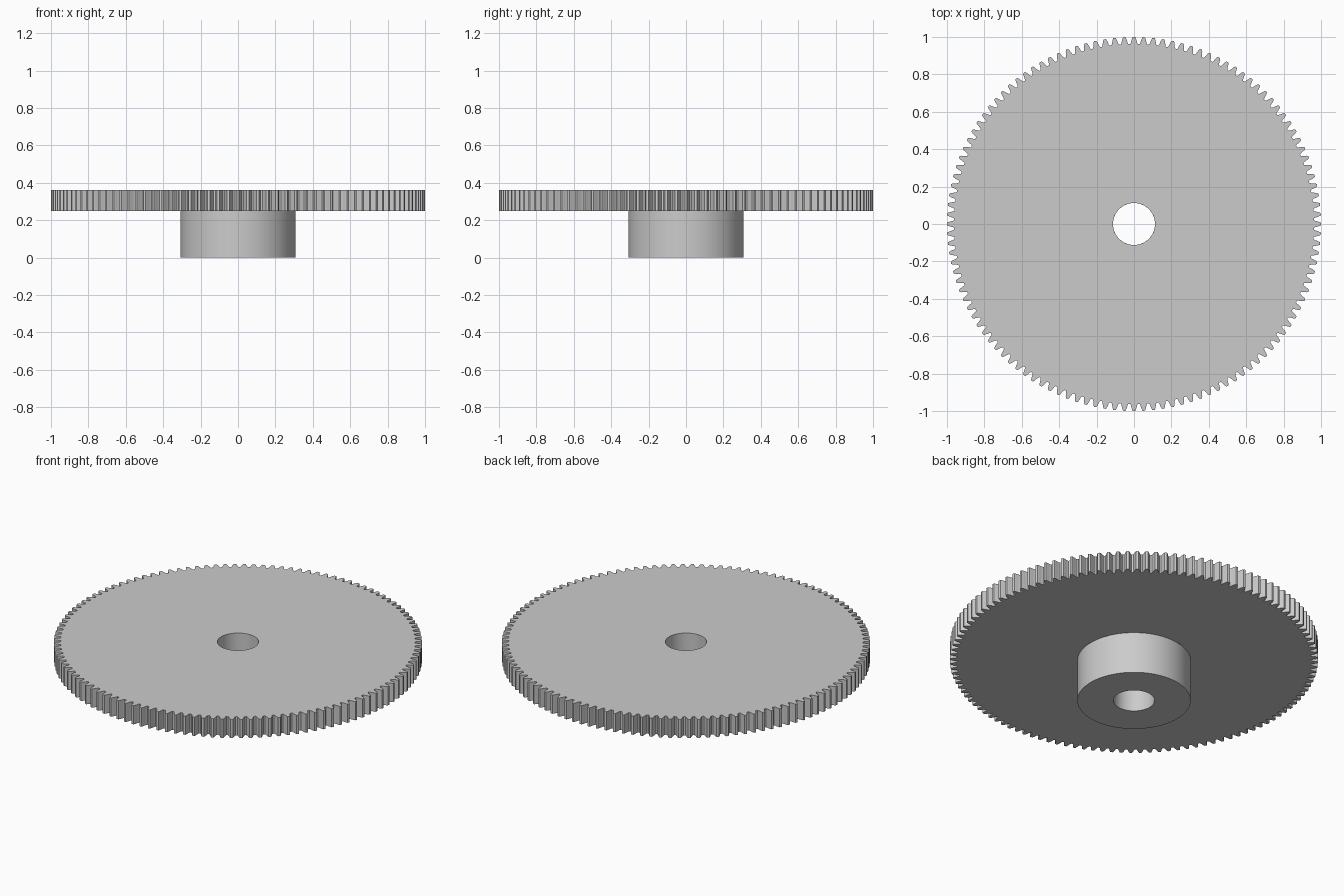
import bpy, bmesh, math

if "Cube" in bpy.data.objects:
    bpy.data.objects.remove(bpy.data.objects["Cube"])

TEETH = 120
Z_HUB, Z_TOP = 0.249, 0.361
R_BORE, R_HUB = 0.112, 0.308

metal = bpy.data.materials.new("plain grey metal")
metal.diffuse_color = (0.6, 0.6, 0.6, 1)
metal.use_nodes = True
metal.node_tree.nodes["Principled BSDF"].inputs["Base Color"].default_value = metal.diffuse_color


def build(name, loops, closed=False):
    """Skin quads between successive rings of points."""
    bm = bmesh.new()
    rings = [[bm.verts.new(p) for p in loop] for loop in loops]
    pairs = list(zip(rings, rings[1:]))
    if closed:
        pairs.append((rings[-1], rings[0]))
    for a, b in pairs:
        n = len(a)
        for i in range(n):
            j = (i + 1) % n
            bm.faces.new((a[i], b[i], b[j], a[j]))
    bm.normal_update()
    mesh = bpy.data.meshes.new(name)
    bm.to_mesh(mesh)
    bm.free()
    mesh.materials.append(metal)
    ob = bpy.data.objects.new(name, mesh)
    bpy.context.collection.objects.link(ob)
    bpy.ops.object.select_all(action='DESELECT')
    ob.select_set(True)
    bpy.context.view_layer.objects.active = ob
    bpy.ops.object.shade_smooth_by_angle(angle=math.radians(25))
    return ob


# One tooth flank as (radius, half width), mirrored about the tooth centre
flank = [(0.963, 0.0205), (0.968, 0.0172), (0.984, 0.0129),
         (0.993, 0.0098), (1.0, 0.0066)]
tooth = [(r, -w / r) for r, w in flank] + [(r, w / r) for r, w in reversed(flank)]
outline = [(r, a + math.tau * k / TEETH) for k in range(TEETH) for r, a in tooth]


def toothed(z):
    return [(r * math.cos(a), r * math.sin(a), z) for r, a in outline]


def circle(r, z):
    return [(r * math.cos(a), r * math.sin(a), z) for _, a in outline]


def ring(r, z, n=96):
    return [(r * math.cos(math.tau * i / n), r * math.sin(math.tau * i / n), z)
            for i in range(n)]


# Toothed disc with bore, open underneath where the hub joins
build("toothed_disc", [circle(R_BORE, Z_TOP), toothed(Z_TOP),
                       toothed(Z_HUB), circle(R_HUB, Z_HUB)])

# Hub sleeve below the disc, with the bore wall running right through
build("hub", [ring(R_HUB, Z_HUB), ring(R_HUB, 0),
              ring(R_BORE, 0), ring(R_BORE, Z_TOP)])

# Consistent outward normals
for ob in bpy.context.collection.objects:
    up = [p for p in ob.data.polygons if abs(p.normal.z) > 0.9]
    wrong = any((p.normal.z > 0) != (p.center.z > Z_TOP - 0.01) for p in up)
    if wrong:
        ob.data.flip_normals()
